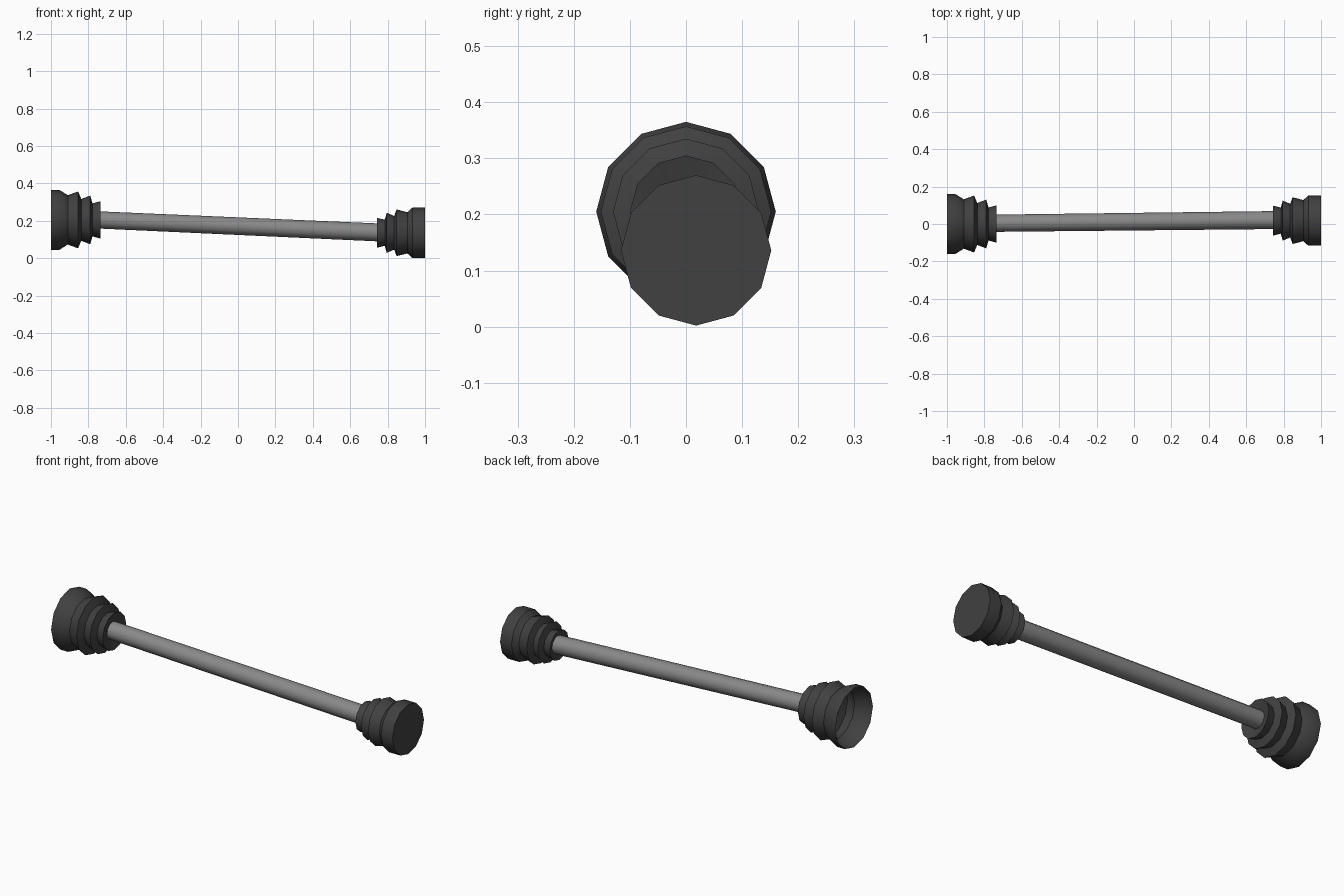
import bpy, bmesh, math
from mathutils import Vector

if "Cube" in bpy.data.objects:
    bpy.data.objects.remove(bpy.data.objects["Cube"])


def material(name, v):
    m = bpy.data.materials.new(name)
    m.diffuse_color = (v, v, v, 1)
    m.use_nodes = True
    m.node_tree.nodes["Principled BSDF"].inputs["Base Color"].default_value = m.diffuse_color
    return m


rubber = material("dark rubber", 0.052)
steel = material("grey steel", 0.25)
SIDES = 12


def lathe(name, rings, mat, cap_last=False):
    """Skin 12-sided rings given as (x, y, z, radius)."""
    bm = bmesh.new()
    loops = []
    for x, y, z, r in rings:
        loops.append([bm.verts.new((x, y + r * math.sin(a), z + r * math.cos(a)))
                      for a in (2 * math.pi * i / SIDES for i in range(SIDES))])
    for a, b in zip(loops, loops[1:]):
        for i in range(SIDES):
            j = (i + 1) % SIDES
            bm.faces.new((a[i], a[j], b[j], b[i]))
    if cap_last:
        bm.faces.new(loops[-1])
    bmesh.ops.recalc_face_normals(bm, faces=bm.faces)
    me = bpy.data.meshes.new(name)
    bm.to_mesh(me)
    bm.free()
    me.materials.append(mat)
    ob = bpy.data.objects.new(name, me)
    bpy.context.collection.objects.link(ob)
    bpy.ops.object.select_all(action='DESELECT')
    ob.select_set(True)
    bpy.context.view_layer.objects.active = ob
    bpy.ops.object.shade_smooth_by_angle(angle=math.radians(35))
    return ob


left = Vector((-0.75, 0.004, 0.205))
right = Vector((0.75, 0.021, 0.138))

# Bar, slightly sloping between the two boots
lathe("shaft", [(*left, 0.046), (*right, 0.048)], steel)

# Large bellows boot, open at its outer end
big = [(-1.0, 0.16), (-0.955, 0.16), (-0.91, 0.132), (-0.855, 0.152), (-0.838, 0.112),
       (-0.79, 0.13), (-0.778, 0.088), (-0.735, 0.1), (-0.75, 0.046)]
lathe("outer_boot", [(x, 0, 0.205, r) for x, r in big], rubber)

# Smaller bellows boot, closed at its outer end
small = [(0.75, 0.048), (0.742, 0.08), (0.785, 0.07), (0.795, 0.107), (0.835, 0.09),
         (0.848, 0.125), (0.905, 0.11), (0.932, 0.134), (1.0, 0.134)]
lathe("inner_boot", [(x, 0.018, 0.136, r) for x, r in small], rubber, cap_last=True)
